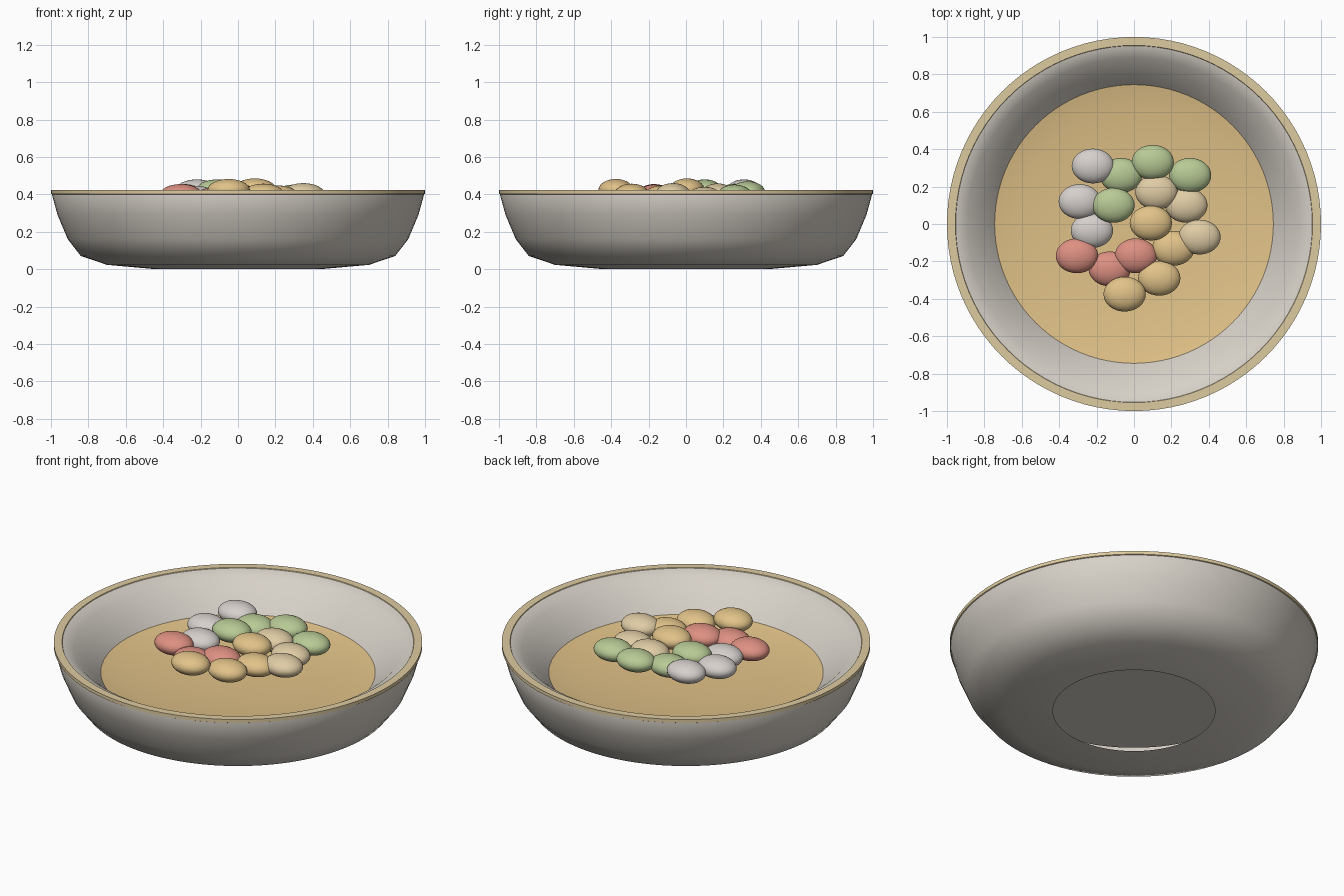
import bpy, bmesh, math

if "Cube" in bpy.data.objects:
    bpy.data.objects.remove(bpy.data.objects["Cube"])


def material(name, rgb):
    # sRGB 0-255 to linear
    lin = [((c / 255 + 0.055) / 1.055) ** 2.4 for c in rgb]
    m = bpy.data.materials.new(name)
    m.diffuse_color = (*lin, 1)
    m.use_nodes = True
    m.node_tree.nodes["Principled BSDF"].inputs["Base Color"].default_value = m.diffuse_color
    return m


glaze = material("grey_glaze", (214, 208, 199))
rim_mat = material("rim_sand", (222, 203, 160))
broth = material("broth_tan", (225, 194, 136))
mats = {
    "white": material("pale_grey", (214, 208, 204)),
    "green": material("soft_green", (184, 202, 149)),
    "red": material("soft_red", (222, 144, 130)),
    "tan": material("warm_tan", (226, 195, 137)),
    "beige": material("beige", (224, 204, 165)),
}


def finish(name, bm, mat, angle):
    bmesh.ops.recalc_face_normals(bm, faces=bm.faces)
    me = bpy.data.meshes.new(name)
    bm.to_mesh(me)
    bm.free()
    me.materials.append(mat)
    me.shade_smooth()
    me.set_sharp_from_angle(angle=math.radians(angle))
    ob = bpy.data.objects.new(name, me)
    bpy.context.collection.objects.link(ob)
    return ob


def lathe(name, profile, mat, angle, n=96):
    bm = bmesh.new()
    rings = []
    for r, z in profile:
        if r == 0:
            rings.append([bm.verts.new((0, 0, z))] * n)
        else:
            rings.append([bm.verts.new((r * math.cos(2 * math.pi * i / n),
                                        r * math.sin(2 * math.pi * i / n), z)) for i in range(n)])
    for a, b in zip(rings, rings[1:]):
        for i in range(n):
            j = (i + 1) % n
            bm.faces.new(list(dict.fromkeys((a[i], a[j], b[j], b[i]))))
    return finish(name, bm, mat, angle)


# Hollow bowl shell: open foot, outer wall, lip, inner wall, inner floor
lathe("bowl", [(0.44, 0.0), (0.70, 0.023), (0.84, 0.07), (0.91, 0.16),
               (0.965, 0.29), (0.995, 0.40), (0.99, 0.418), (0.957, 0.421),
               (0.89, 0.385), (0.815, 0.315), (0.745, 0.24), (0.695, 0.168), (0, 0.168)],
      glaze, 50)

# Coloured rim band
lathe("rim", [(0.994, 0.40), (1.0, 0.403), (1.0, 0.423), (0.955, 0.423), (0.953, 0.419)],
      rim_mat, 31)

# Broth surface: shallow dish in the bowl
lathe("broth", [(0, 0.185), (0.25, 0.189), (0.45, 0.20), (0.62, 0.218), (0.745, 0.24),
                (0.752, 0.242)], broth, 60)

# Beans: flattened ellipsoids heaped in the middle (x, y, top height)
beans = {
    "white": [(-.22, .31, .48), (-.29, .12, .455), (-.225, -.035, .445)],
    "green": [(-.07, .26, .457), (.10, .33, .47), (.30, .26, .452), (-.11, .10, .48)],
    "beige": [(.12, .17, .458), (.28, .10, .44), (.35, -.07, .46)],
    "tan": [(.09, .005, .485), (.21, -.13, .448), (.135, -.29, .457), (-.05, -.375, .482)],
    "red": [(-.305, -.17, .455), (-.13, -.24, .435), (.01, -.17, .452)],
}
RX, RY, RZ = 0.113, 0.093, 0.058
for colour, spots in beans.items():
    for n, (x, y, top) in enumerate(spots, 1):
        bm = bmesh.new()
        bmesh.ops.create_uvsphere(bm, u_segments=32, v_segments=16, radius=1)
        bmesh.ops.scale(bm, vec=(RX, RY, RZ), verts=bm.verts)
        ob = finish(f"{colour}_bean_{n}", bm, mats[colour], 60)
        ob.location = (x, y, top - RZ)
